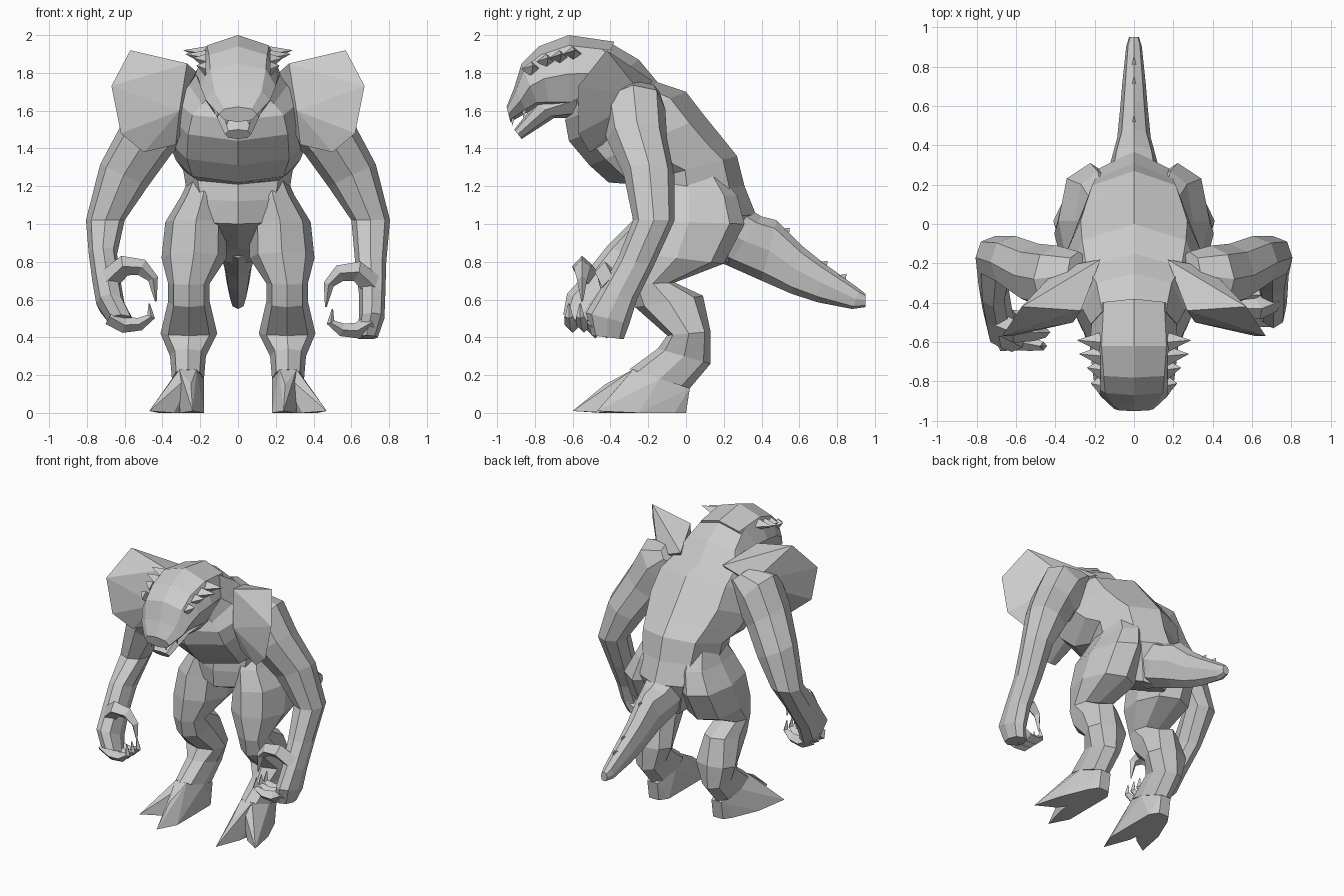
import bpy, bmesh
from math import sin, cos, pi
from mathutils import Vector as V


def finish(name, bm):
    bmesh.ops.recalc_face_normals(bm, faces=bm.faces[:])
    me = bpy.data.meshes.new(name)
    bm.to_mesh(me)
    bm.free()
    ob = bpy.data.objects.new(name, me)
    bpy.context.collection.objects.link(ob)
    return ob


def skin(name, loops):
    """Bridge equal-length point loops and cap both ends."""
    bm = bmesh.new()
    rows = [[bm.verts.new(p) for p in lp] for lp in loops]
    n = len(rows[0])
    for a, b in zip(rows, rows[1:]):
        for i in range(n):
            j = (i + 1) % n
            bm.faces.new((a[i], a[j], b[j], b[i]))
    bm.faces.new(rows[0])
    bm.faces.new(rows[-1])
    return finish(name, bm)


def loft(name, rings, s=1, n=8):
    """Rings: y,z of one side, y,z of the opposite side, x range, sideways tilt."""
    loops = []
    for ya, za, yb, zb, x0, x1, *t in rings:
        c = V(((x0 + x1) / 2, (ya + yb) / 2, (za + zb) / 2))
        u = V((0, (ya - yb) / 2, (za - zb) / 2))
        v = V(((x1 - x0) / 2, 0, t[0] if t else 0))
        lp = []
        for k in range(n):
            a = 2 * pi * k / n
            f = lambda q: (1 if q > 0 else -1) * abs(q) ** 0.9 if abs(q) > 1e-6 else 0
            p = c + u * f(cos(a)) + v * f(sin(a))
            lp.append((p.x * s, p.y, p.z))
        loops.append(lp)
    return skin(name, loops)


def spine(name, rings, n=8):
    return loft(name, [(*r[:4], -r[4], r[4]) for r in rings], 1, n)


def hull(name, pts, s=1):
    bm = bmesh.new()
    for x, y, z in pts:
        bm.verts.new((x * s, y, z))
    r = bmesh.ops.convex_hull(bm, input=bm.verts[:])
    junk = {g for g in r["geom_interior"] + r["geom_unused"] if isinstance(g, bmesh.types.BMVert)}
    bmesh.ops.delete(bm, geom=list(junk), context='VERTS')
    return finish(name, bm)


def claw(name, path, y, r, s=1):
    """Tapered four-sided finger curling in the x-z plane."""
    pts = [V((x * s, y + dy, z)) for x, z, dy in path]
    loops = []
    for i, p in enumerate(pts):
        d = (pts[min(i + 1, len(pts) - 1)] - pts[max(i - 1, 0)]).normalized()
        u = d.cross(V((0, 1, 0))).normalized()
        w = u.cross(d)
        q = r * (1 - 0.92 * (i / (len(pts) - 1)) ** 2)
        loops.append([p + u * q, p + w * q, p - u * q, p - w * q])
    return skin(name, loops)


def weld(base, part):
    """Union a part into the base so no inner surfaces remain."""
    m = base.modifiers.new("weld", 'BOOLEAN')
    m.operation, m.solver, m.object, m.use_self = 'UNION', 'EXACT', part, True
    dg = bpy.context.evaluated_depsgraph_get()
    me = bpy.data.meshes.new_from_object(base.evaluated_get(dg))
    base.modifiers.clear()
    base.data = me
    bpy.data.objects.remove(part)


# torso and neck
body = spine("body", [
    (0.24, 0.79, 0.02, 0.87, 0.13), (0.37, 1.05, -0.28, 1.00, 0.24),
    (0.31, 1.20, -0.29, 1.12, 0.27), (0.27, 1.36, -0.28, 1.21, 0.29),
    (0.19, 1.46, -0.41, 1.22, 0.33), (0.10, 1.57, -0.51, 1.31, 0.37),
    (0.00, 1.70, -0.62, 1.44, 0.36), (-0.15, 1.75, -0.64, 1.55, 0.33),
    (-0.25, 1.87, -0.62, 1.60, 0.26), (-0.42, 1.97, -0.60, 1.62, 0.22)])
parts = []

# head and jaw
parts.append(spine("head", [
    (-0.38, 1.965, -0.50, 1.63, 0.21), (-0.62, 2.00, -0.62, 1.59, 0.225),
    (-0.78, 1.94, -0.72, 1.60, 0.21), (-0.87, 1.85, -0.78, 1.61, 0.20),
    (-0.91, 1.72, -0.84, 1.59, 0.17), (-0.95, 1.62, -0.93, 1.54, 0.10)]))
parts.append(spine("lower_jaw", [
    (-0.58, 1.75, -0.58, 1.56, 0.17), (-0.79, 1.65, -0.70, 1.56, 0.13),
    (-0.91, 1.50, -0.87, 1.45, 0.07)]))

# tail with ridge spines
parts.append(spine("tail", [
    (0.27, 1.12, 0.12, 0.82, 0.15), (0.40, 1.04, 0.22, 0.78, 0.12),
    (0.48, 1.02, 0.40, 0.70, 0.085), (0.62, 0.88, 0.56, 0.63, 0.07),
    (0.72, 0.80, 0.70, 0.585, 0.06), (0.92, 0.655, 0.88, 0.55, 0.04),
    (0.95, 0.63, 0.95, 0.56, 0.025)]))
for y, z in ((0.52, 0.97), (0.72, 0.795), (0.82, 0.725)):
    hull("tail_spine", [(0.02, y - 0.05, z), (-0.02, y - 0.05, z),
                        (0, y + 0.02, z - 0.06), (0, y + 0.03, z + 0.01)])

# arms: shared upper part, each forearm posed differently
UPPER = [(-0.38, 1.71, -0.14, 1.70, 0.22, 0.34, 0.05), (-0.45, 1.58, -0.11, 1.61, 0.27, 0.51, 0.14),
         (-0.42, 1.45, -0.10, 1.45, 0.36, 0.61, 0.09), (-0.33, 1.26, -0.06, 1.25, 0.48, 0.73, 0.06),
         (-0.28, 1.02, -0.06, 1.02, 0.60, 0.805)]
FORE = {1: [(-0.36, 0.82, -0.17, 0.78, 0.62, 0.785), (-0.45, 0.66, -0.26, 0.60, 0.64, 0.78),
            (-0.53, 0.53, -0.30, 0.47, 0.64, 0.775), (-0.50, 0.41, -0.33, 0.39, 0.62, 0.74)],
        -1: [(-0.42, 0.88, -0.20, 0.80, 0.64, 0.79), (-0.53, 0.74, -0.33, 0.64, 0.62, 0.77),
             (-0.63, 0.63, -0.40, 0.52, 0.60, 0.75), (-0.65, 0.52, -0.48, 0.45, 0.55, 0.69)]}
THUMB = [(0.71, 0.68, 0.04), (0.63, 0.75, 0), (0.54, 0.74, 0), (0.48, 0.68, 0), (0.465, 0.56, 0)]
FINGER = [(0.71, 0.48, 0), (0.63, 0.435, 0), (0.55, 0.44, -0.01), (0.49, 0.48, -0.02), (0.50, 0.55, -0.02)]

for s, side in ((1, "right"), (-1, "left")):
    parts.append(loft(side + "_arm", UPPER + FORE[s], s))
    dy, dz, dx = (0, 0, 0) if s == 1 else (-0.12, 0.03, -0.03)
    move = lambda path: [(x + dx, z + dz, d) for x, z, d in path]
    parts.append(claw(side + "_thumb", move(THUMB), -0.43 + dy, 0.058, s))
    for y in (-0.48, -0.42, -0.36):
        parts.append(claw(side + "_finger", move(FINGER), y + dy, 0.045, s))

    # flared shoulder plate
    parts.append(hull(side + "_shoulder_plate", [
        (0.17, -0.18, 1.76), (0.38, -0.22, 1.67), (0.57, -0.42, 1.92), (0.67, -0.57, 1.73),
        (0.62, -0.57, 1.48), (0.50, -0.51, 1.38), (0.27, -0.44, 1.85), (0.31, -0.50, 1.60),
        (0.33, -0.44, 1.42)], s))

    # leg
    parts.append(loft(side + "_leg", [
        (-0.16, 1.25, 0.18, 1.27, 0.08, 0.25), (-0.24, 1.15, 0.27, 1.15, 0.07, 0.30),
        (-0.28, 1.02, 0.31, 1.00, 0.06, 0.385),
        (-0.30, 0.85, 0.20, 0.79, 0.06, 0.405), (-0.29, 0.68, -0.06, 0.69, 0.15, 0.37),
        (-0.27, 0.56, 0.09, 0.62, 0.15, 0.37), (-0.10, 0.41, 0.13, 0.43, 0.11, 0.41),
        (-0.15, 0.34, 0.13, 0.26, 0.17, 0.36), (-0.30, 0.23, 0.02, 0.13, 0.18, 0.35)], s))

    # forked foot
    heel = [(0.22, 0, 0), (0.30, 0, 0), (0.18, -0.06, 0), (0.34, -0.06, 0),
            (0.22, 0.02, 0.13), (0.30, 0.02, 0.13), (0.18, -0.14, 0.18), (0.35, -0.14, 0.18),
            (0.22, -0.28, 0.23), (0.31, -0.28, 0.23)]
    parts.append(hull(side + "_inner_toe", heel + [
        (0.18, -0.45, 0), (0.24, -0.60, 0.01), (0.30, -0.40, 0), (0.25, -0.43, 0.15)], s))
    parts.append(hull(side + "_outer_toe", heel + [
        (0.47, -0.47, 0.01), (0.42, -0.25, 0), (0.34, -0.38, 0), (0.36, -0.35, 0.15)], s))

    # brow spikes
    for y, x, z in ((-0.60, 0.29, 1.92), (-0.67, 0.28, 1.90), (-0.74, 0.24, 1.88), (-0.82, 0.22, 1.84)):
        hull(side + "_brow_spike", [(0.17, y - 0.05, z - 0.02), (0.17, y + 0.05, z - 0.02),
                                    (0.17, y, z + 0.02), (0.17, y, z - 0.06), (x, y + 0.01, z)], s)
    # fangs
    for y, z, x in ((-0.93, 1.55, 0.06), (-0.87, 1.59, 0.11)):
        hull(side + "_fang", [(x, y, z + 0.03), (x, y + 0.03, z + 0.03),
                              (x - 0.025, y + 0.015, z + 0.03), (x, y + 0.01, z - 0.03)], s)

# fuse the overlapping parts into one continuous skin
for part in parts:
    weld(body, part)
